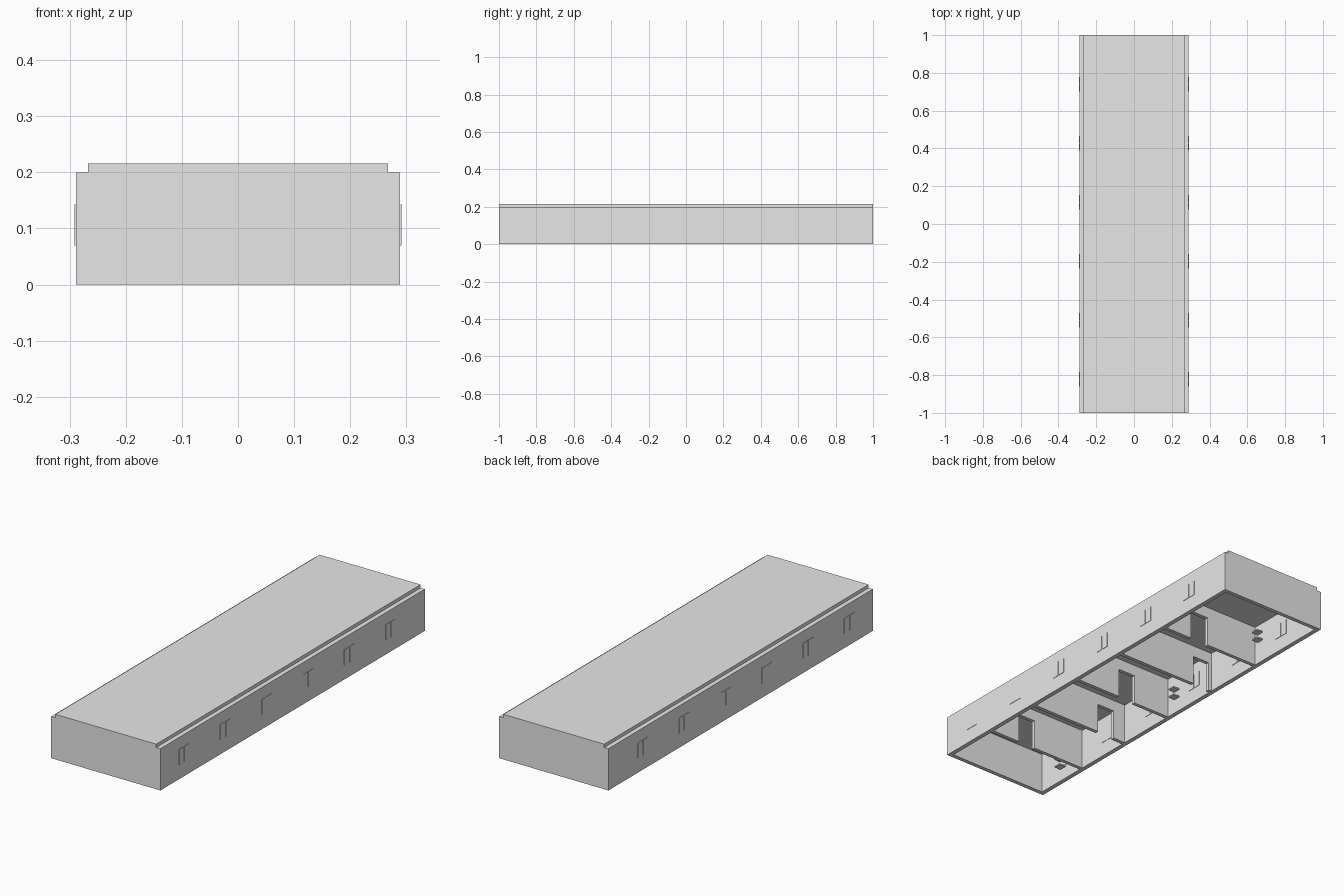
import bpy

cube = bpy.data.objects.get("Cube")
if cube:
    bpy.data.objects.remove(cube, do_unlink=True)

grey = bpy.data.materials.new("plain_grey")
grey.use_nodes = True
grey.diffuse_color = (0.8, 0.8, 0.8, 1)
grey.node_tree.nodes["Principled BSDF"].inputs["Base Color"].default_value = (0.8, 0.8, 0.8, 1)


def parts(name, boxes):
    """One object made of boxes given as ((x0, x1), (y0, y1), (z0, z1))."""
    verts, faces = [], []
    for xs, ys, zs in boxes:
        n = len(verts)
        verts += [(x, y, z) for x in xs for y in ys for z in zs]
        faces += [[n + i for i in f] for f in
                  ((0, 1, 3, 2), (4, 6, 7, 5), (0, 4, 5, 1),
                   (2, 3, 7, 6), (0, 2, 6, 4), (1, 5, 7, 3))]
    mesh = bpy.data.meshes.new(name)
    mesh.from_pydata(verts, [], faces)
    mesh.materials.append(grey)
    obj = bpy.data.objects.new(name, mesh)
    bpy.context.collection.objects.link(obj)
    return obj


W, INNER, H, ROOF = 0.289, 0.267, 0.2, 0.216
DOOR_H = 0.145

# Shell: long walls, end walls and the raised roof slab
for side, s in (("left", 1), ("right", -1)):
    parts(side + "_long_wall", [(sorted((s * INNER, s * W)), (-1, 1), (0, H))])
parts("front_end_wall", [((-INNER, INNER), (-1, -0.98), (0, H))])
parts("back_end_wall", [((-INNER, INNER), (0.98, 1), (0, H))])
parts("roof_slab", [((-INNER, INNER), (-1, 1), (H, ROOF))])

# Partitions between the rooms, each with a doorway (y, door x range)
partitions = [(0.545, 0.02, 0.12), (0.23, -0.25, -0.16), (-0.083, -0.065, 0.03),
              (-0.394, -0.2, -0.107), (-0.70, 0.022, 0.115)]
for i, (y, d0, d1) in enumerate(partitions, 1):
    ys = (y - 0.009, y + 0.009)
    parts(f"partition_{i}", [((-INNER, d0), ys, (0, H)),
                             ((d1, INNER), ys, (0, H)),
                             ((d0, d1), ys, (DOOR_H, H))])

# Two-pane windows standing slightly proud of both long walls
for i in range(6):
    y = -0.822 + i * 0.3125
    for side, s in (("left", 1), ("right", -1)):
        xs = sorted((s * (INNER - 0.002), s * (W + 0.002)))
        parts(f"{side}_window_{i + 1}",
              [(xs, (y - 0.038, y - 0.002), (0.07, 0.143)),
               (xs, (y + 0.002, y + 0.038), (0.07, 0.143))])

# Pairs of small shelves on the inside of the right wall
for i, (y, z) in enumerate([(0.59, 0.11), (-0.01, 0.07), (-0.83, 0.06)], 1):
    parts(f"shelf_pair_{i}", [((-INNER, -INNER + 0.035), (y - 0.018, y + 0.018), (h, h + 0.006))
                              for h in (z, z + 0.04)])
